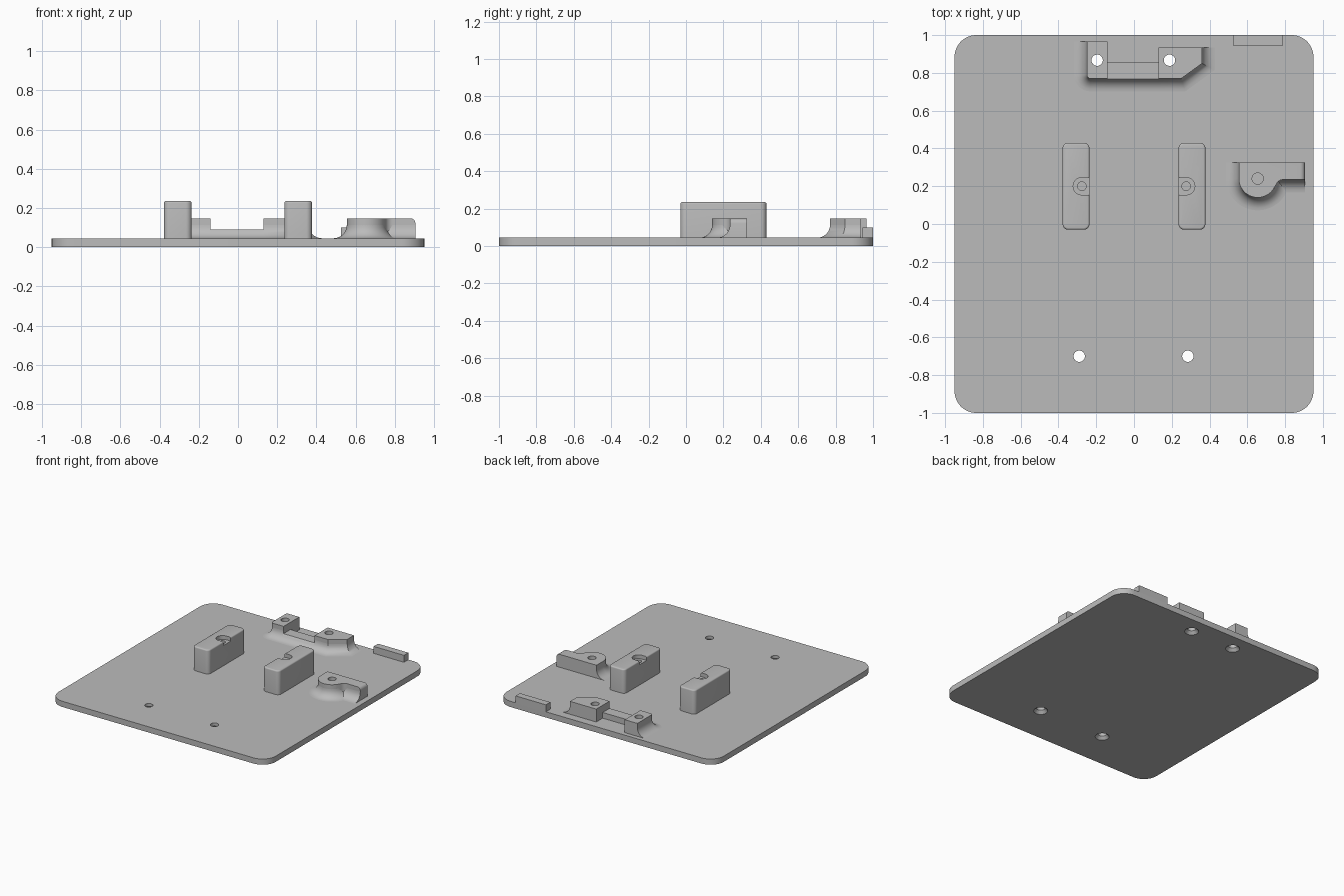
import bpy, bmesh
from math import cos, sin, pi, radians
from mathutils import Vector

if "Cube" in bpy.data.objects:
    bpy.data.objects.remove(bpy.data.objects["Cube"])

grey = bpy.data.materials.new("plain grey")
grey.use_nodes = True
COLOUR = (0.5, 0.5, 0.5, 1)
grey.diffuse_color = COLOUR
grey.node_tree.nodes["Principled BSDF"].inputs["Base Color"].default_value = COLOUR

TOP = 0.045      # plate thickness
CLIP = 0.147     # height of the clips
FLARE = 0.068    # radius of the concave foot of the clips


def finish(name, bm):
    bmesh.ops.recalc_face_normals(bm, faces=bm.faces)
    mesh = bpy.data.meshes.new(name)
    bm.to_mesh(mesh)
    bm.free()
    mesh.materials.append(grey)
    obj = bpy.data.objects.new(name, mesh)
    bpy.context.collection.objects.link(obj)
    return obj


def arc(cx, cy, r, start, end, steps):
    angles = [radians(start + (end - start) * i / steps) for i in range(steps + 1)]
    return [(cx + r * cos(a), cy + r * sin(a)) for a in angles]


def rounded_rect(x0, x1, y0, y1, r, steps=8):
    return (arc(x1 - r, y1 - r, r, 0, 90, steps) + arc(x0 + r, y1 - r, r, 90, 180, steps)
            + arc(x0 + r, y0 + r, r, 180, 270, steps) + arc(x1 - r, y0 + r, r, 270, 360, steps))


def rect(x0, x1, y0, y1):
    return [(x0, y0), (x1, y0), (x1, y1), (x0, y1)]


def prism(name, outline, z0, z1, bevel=0, chosen=None):
    """Extrude an outline upward, optionally rounding chosen top edges."""
    bm = bmesh.new()
    base = bm.faces.new([bm.verts.new((x, y, z0)) for x, y in outline])
    up = bmesh.ops.extrude_face_region(bm, geom=[base], use_keep_orig=True)["geom"]
    bmesh.ops.translate(bm, vec=(0, 0, z1 - z0),
                        verts=[g for g in up if isinstance(g, bmesh.types.BMVert)])
    if bevel:
        edges = [e for e in bm.edges if all(v.co.z > z1 - 1e-4 for v in e.verts)
                 and (chosen is None or chosen(e))]
        bmesh.ops.bevel(bm, geom=edges, offset=bevel, segments=4, profile=0.5, affect='EDGES')
    return finish(name, bm)


def flare(name, path, cap=1.0):
    """Sweep a concave foot along a path; the outside lies to the path's right."""
    pts = [Vector(p) for p in path]
    normals = []
    for a, b in zip(pts, pts[1:]):
        d = (b - a).normalized()
        normals.append(Vector((-d.y, d.x)) * -1)
    bm, rings = bmesh.new(), []
    for i, p in enumerate(pts):
        n0, n1 = normals[max(i - 1, 0)], normals[min(i, len(normals) - 1)]
        n = (n0 + n1) / (1 + n0.dot(n1))
        ring = [bm.verts.new((p.x, p.y, TOP))]
        for k in range(9):
            t = k / 8 * pi / 2
            q = p + n * FLARE * (1 - sin(t))
            ring.append(bm.verts.new((q.x, q.y, min(cap, TOP + FLARE * (1 - cos(t))))))
        rings.append(ring)
    for a, b in zip(rings, rings[1:]):
        for k in range(len(a)):
            j = (k + 1) % len(a)
            bm.faces.new((a[k], a[j], b[j], b[k]))
    bm.faces.new(rings[0])
    bm.faces.new(rings[-1])
    return finish(name, bm)


def cut(obj, *cutters):
    bpy.context.view_layer.objects.active = obj
    for c in cutters:
        mod = obj.modifiers.new("cut", 'BOOLEAN')
        mod.operation, mod.solver, mod.object = 'DIFFERENCE', 'EXACT', c
        bpy.ops.object.modifier_apply(modifier=mod.name)
        bpy.data.objects.remove(c)


def bore(x, y, r, z0, z1, r0=None):
    """Round cutter, tapered when a lower radius is given."""
    bm = bmesh.new()
    bmesh.ops.create_cone(bm, cap_ends=True, segments=32, radius1=r0 or r, radius2=r, depth=z1 - z0)
    bmesh.ops.translate(bm, verts=bm.verts, vec=(x, y, (z0 + z1) / 2))
    obj = finish("bore_cutter", bm)
    obj.hide_render = True
    return obj


# Base plate with four countersunk screw holes
plate = prism("base_plate", rounded_rect(-0.95, 0.95, -1, 1, 0.115, 12), 0, TOP)
for x, y in ((-0.29, -0.7), (0.285, -0.7), (-0.195, 0.867), (0.188, 0.867)):
    cut(plate, bore(x, y, 0.03, -0.1, 0.1), bore(x, y, 0.028, -0.005, 0.025, 0.055))
parts = [plate]

# Two rounded posts, each with a slot open to the inside and a blind bore
for side, name in ((-1, "right_post"), (1, "left_post")):
    xs = sorted((side * 0.236, side * 0.378))
    post = prism(name, rounded_rect(*xs, -0.03, 0.43, 0.03), TOP - 0.01, 0.235, 0.01)
    cx = side * 0.276
    half = arc(cx, 0.2, 0.046, 90, 90 - side * 180, 14)
    slot = prism("slot_cutter", half + [(side * 0.2, 0.154), (side * 0.2, 0.246)], 0.205, 0.3)
    slot.hide_render = True
    cut(post, slot, bore(cx, 0.2, 0.023, 0.06, 0.25))
    parts.append(post)

# Rear clip: two legs joined by a low bridge, with a flared foot
leg_a = prism("rear_clip_right_leg", [(-0.14, 0.965), (-0.25, 0.965)]
              + arc(-0.23, 0.79, 0.02, 180, 270, 4) + [(-0.14, 0.77)], TOP - 0.01, CLIP)
cut(leg_a, bore(-0.195, 0.867, 0.03, 0, 0.3))
leg_b = prism("rear_clip_left_leg", [(0.13, 0.77), (0.25, 0.77), (0.36, 0.85), (0.36, 0.935), (0.13, 0.935)],
              TOP - 0.01, CLIP)
cut(leg_b, bore(0.188, 0.867, 0.03, 0, 0.3))
parts += [
    leg_a, leg_b,
    prism("rear_clip_bridge", rect(-0.14, 0.13, 0.77, 0.855), TOP - 0.01, 0.09),
    flare("rear_clip_right_foot", [(-0.25, 0.965)] + arc(-0.23, 0.79, 0.02, 180, 270, 4) + [(-0.14, 0.77)]),
    flare("rear_clip_bridge_foot", [(-0.14, 0.77), (0.13, 0.77)], 0.09),
    flare("rear_clip_left_foot", [(0.13, 0.77), (0.25, 0.77), (0.36, 0.85), (0.36, 0.935)]),
]

# Side clip: half-round boss with an arm, a blind bore and a flared foot
boss = arc(0.655, 0.24, 0.1, 180, 325, 20)
web = arc(0.79, 0.195, 0.04, 160, 90, 6)
side_clip = prism("side_clip", [(0.555, 0.325)] + boss + web + [(0.905, 0.235), (0.905, 0.325)],
                  TOP - 0.01, CLIP, 0.025, lambda e: all(v.co.x > 0.9 for v in e.verts))
cut(side_clip, bore(0.655, 0.24, 0.03, 0.05, 0.3))
parts += [
    side_clip,
    flare("side_clip_boss_foot", [(0.555, 0.325)] + arc(0.655, 0.24, 0.1, 180, 360, 24)),
    flare("side_clip_arm_foot", [(0.74, 0.235), (0.905, 0.235)]),
]

# Small stop tab on the rear edge
parts.append(prism("rear_tab", rect(0.525, 0.79, 0.945, 1.0), TOP - 0.01, 0.1))

# Smooth curved walls, keep edges sharp
bpy.ops.object.select_all(action='DESELECT')
for obj in parts:
    obj.select_set(True)
bpy.context.view_layer.objects.active = plate
bpy.ops.object.shade_smooth_by_angle(angle=radians(30))
